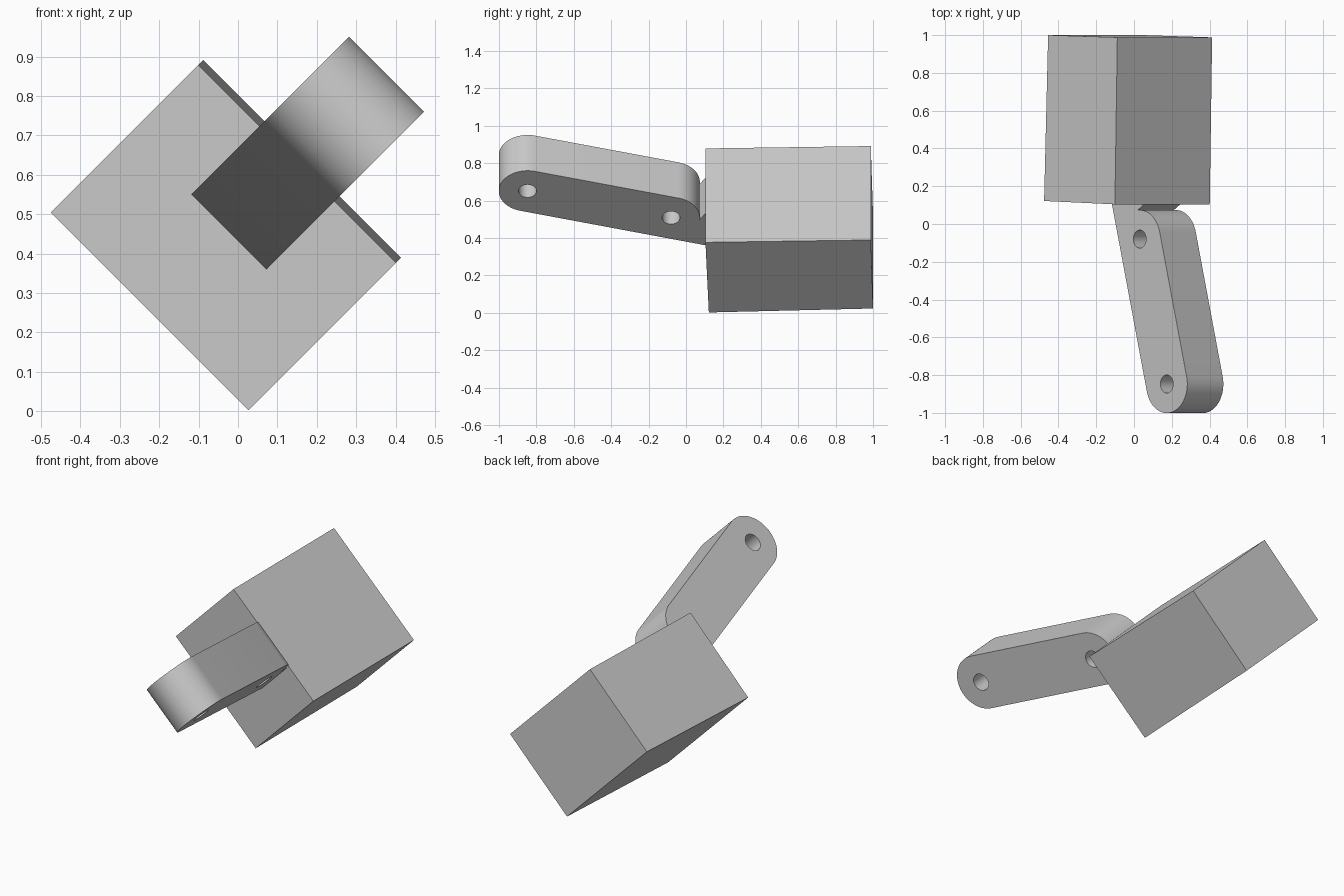
import bpy, bmesh
from math import sin, cos, atan2, pi, radians
from mathutils import Matrix, Vector

cube = bpy.data.objects.get("Cube")
if cube:
    bpy.data.objects.remove(cube, do_unlink=True)

# Single plain grey
grey = bpy.data.materials.new("light_grey")
grey.use_nodes = True
color = (0.6, 0.6, 0.6, 1)
grey.diffuse_color = color
grey.node_tree.nodes["Principled BSDF"].inputs["Base Color"].default_value = color

# Profiles lie in the plane of y and the rising diagonal; thickness runs across it
Y = Vector((0, 1, 0))
RISE = Vector((1, 0, 1)).normalized()
ACROSS = Y.cross(RISE)
FRAME = Matrix((Y, RISE, ACROSS)).transposed().to_4x4()


def arc(center, radius, start, end, steps):
    return [(center[0] + radius * cos(start + (end - start) * i / steps),
             center[1] + radius * sin(start + (end - start) * i / steps))
            for i in range(steps + 1)]


def prism(name, loops, near, far):
    """Extrude an outline, with optional hole loops, between two depths."""
    curve = bpy.data.curves.new(name + "_profile", "CURVE")
    curve.dimensions = "2D"
    curve.fill_mode = "BOTH"
    curve.extrude = (far - near) / 2
    for loop in loops:
        spline = curve.splines.new("POLY")
        spline.points.add(len(loop) - 1)
        for point, (a, b) in zip(spline.points, loop):
            point.co = (a, b, 0, 1)
        spline.use_cyclic_u = True
    helper = bpy.data.objects.new(name + "_helper", curve)
    bpy.context.collection.objects.link(helper)
    bpy.context.view_layer.update()
    graph = bpy.context.evaluated_depsgraph_get()
    mesh = bpy.data.meshes.new_from_object(helper.evaluated_get(graph))
    bpy.data.objects.remove(helper, do_unlink=True)

    # Weld the caps to the walls and place the part
    bm = bmesh.new()
    bm.from_mesh(mesh)
    bmesh.ops.remove_doubles(bm, verts=bm.verts, dist=0.0001)
    bmesh.ops.recalc_face_normals(bm, faces=bm.faces)
    bm.transform(FRAME @ Matrix.Translation((0, 0, (near + far) / 2)))
    bm.to_mesh(mesh)
    bm.free()
    mesh.materials.clear()
    mesh.materials.append(grey)
    obj = bpy.data.objects.new(name, mesh)
    bpy.context.collection.objects.link(obj)
    bpy.ops.object.select_all(action="DESELECT")
    obj.select_set(True)
    bpy.context.view_layer.objects.active = obj
    bpy.ops.object.shade_smooth_by_angle(angle=radians(30))
    return obj


# Slightly tapered block
prism("block", [[(0.122, 0.02), (1.0, 0.05), (0.988, 0.568), (0.104, 0.55)]],
      -0.693, 0.017)

# Slanted arm with rounded ends, a root running into the block and two pin holes
tip, root = (-0.847, 0.718), (-0.08, 0.516)
R = 0.154
side = atan2(tip[1] - root[1], tip[0] - root[0]) - pi / 2
outline = arc(root, R, radians(-6), side, 16) + arc(tip, R, side, side + pi, 32)
outline += [(0.13, 0.301), (0.13, 0.53), (0.104, 0.55)]
holes = [arc(c, 0.048, 0, 2 * pi, 32)[:-1] for c in (tip, root)]
prism("arm", [outline] + holes, -0.473, -0.203)
